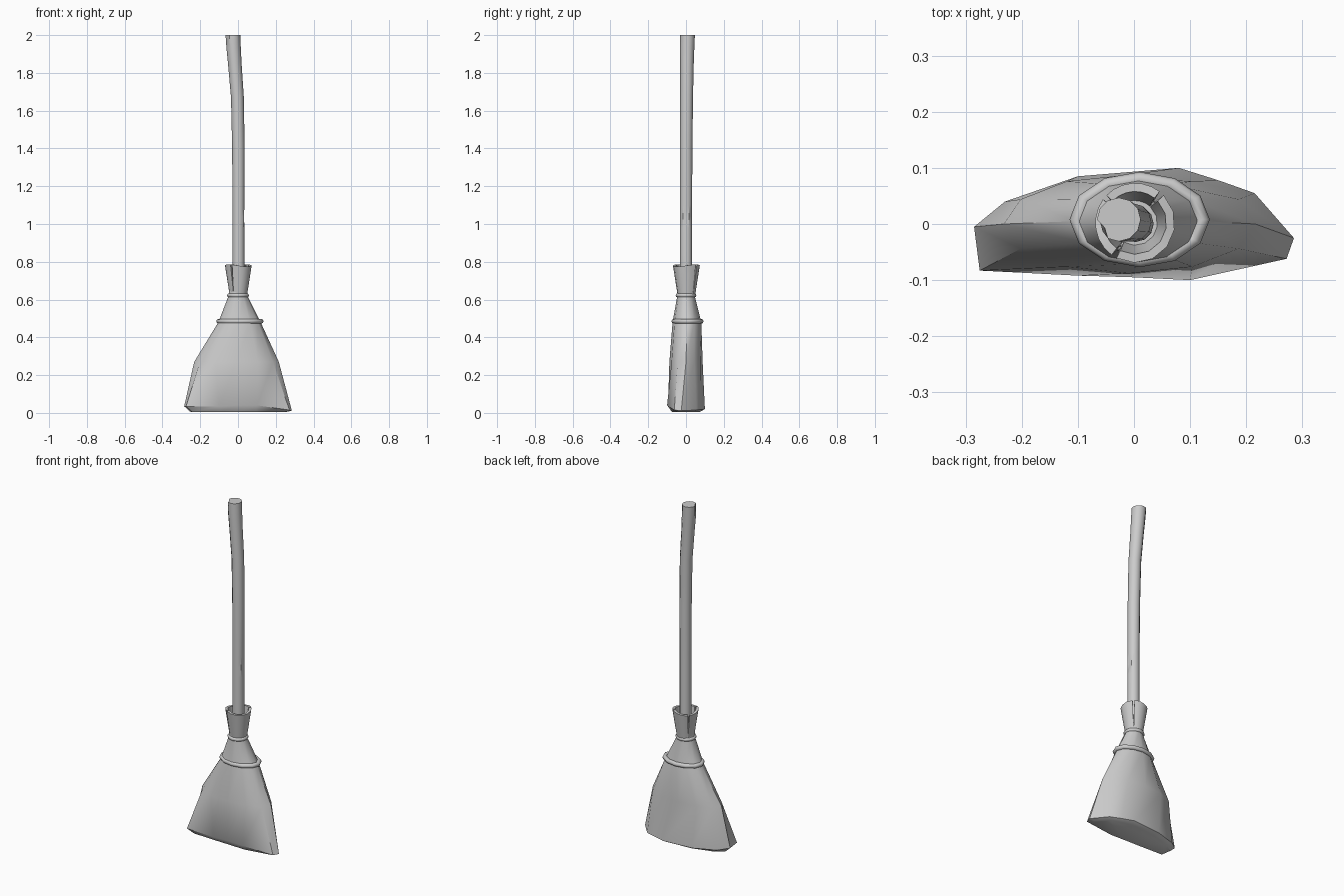
import bpy, bmesh
from math import cos, sin, pi, radians

if "Cube" in bpy.data.objects:
    bpy.data.objects.remove(bpy.data.objects["Cube"])


def loft(name, rings, caps=True, loop=False, angle=40):
    """Skin a list of equal-length closed rings into one mesh object."""
    bm = bmesh.new()
    vs = [[bm.verts.new(p) for p in r] for r in rings]
    n = len(rings[0])
    pairs = list(zip(vs, vs[1:])) + ([(vs[-1], vs[0])] if loop else [])
    for a, b in pairs:
        for i in range(n):
            j = (i + 1) % n
            bm.faces.new((a[i], a[j], b[j], b[i]))
    if caps and not loop:
        bm.faces.new(vs[0])
        bm.faces.new(vs[-1])
    bmesh.ops.recalc_face_normals(bm, faces=bm.faces)
    me = bpy.data.meshes.new(name)
    bm.to_mesh(me)
    bm.free()
    me.shade_smooth()
    me.set_sharp_from_angle(angle=radians(angle))
    ob = bpy.data.objects.new(name, me)
    bpy.context.collection.objects.link(ob)
    return ob


def ellipse(cx, cy, z, rx, ry, n=12):
    return [(cx + rx * cos(2 * pi * i / n), cy + ry * sin(2 * pi * i / n), z)
            for i in range(n)]


# Handle: gently bent stick with a small crack and a nick at the top
handle = []
for z, cx, cy, r in [(0.6, 0.003, 0, 0.032), (0.98, 0.003, 0, 0.032),
                     (1.04, 0.003, 0, 0.032), (1.1, 0.003, 0, 0.032),
                     (1.4, 0.002, 0.001, 0.033), (1.67, -0.003, 0.003, 0.034),
                     (1.85, -0.017, 0.005, 0.036), (1.93, -0.023, 0.006, 0.038),
                     (2.0, -0.027, 0.008, 0.039)]:
    ring = ellipse(cx, cy, z, r, r)
    dent = {1.04: 0, 2.0: 7}.get(z)
    if dent is not None:
        x, y, _ = ring[dent]
        ring[dent] = (cx + (x - cx) * 0.75, cy + (y - cy) * 0.75, z)
    handle.append(ring)
loft("handle", handle)

# Bristle head: uneven flat fan narrowing to the neck
hem = [(0.285, -0.025, 0.012), (0.215, 0.055, 0.015), (0.15, 0.078, 0.018),
       (0.08, 0.1, 0.02), (-0.1, 0.085, 0.02), (-0.23, 0.04, 0.025),
       (-0.285, -0.005, 0.035), (-0.275, -0.083, 0.035), (-0.1, -0.092, 0.035),
       (0, -0.095, 0.04), (0.1, -0.1, 0.04), (0.272, -0.062, 0.015)]
base = [(x * 0.9 + 0.004, y * 0.75, 0.006) for x, y, z in hem]
loft("bristles", [base, hem,
                  ellipse(-0.008, 0.0, 0.27, 0.224, 0.088),
                  ellipse(0.008, 0.005, 0.48, 0.112, 0.076),
                  ellipse(0.0, 0.0, 0.62, 0.05, 0.046),
                  ellipse(0.0, 0.0, 0.67, 0.046, 0.046)])

# Flared collar above the neck, split into three petals
slits = [48, 140, 238, 408]
for k in range(3):
    a0, a1 = slits[k], slits[k + 1]
    sections = []
    steps = 6
    for s in range(steps + 1):
        sec = []
        for r, z, gap in [(0.046, 0.62, 0), (0.071, 0.78, 4),
                          (0.056, 0.78, 4), (0.034, 0.63, 0)]:
            a = radians(a0 + gap + (a1 - a0 - 2 * gap) * s / steps)
            sec.append((r * cos(a) + 0.002, r * sin(a) + 0.002, z + (0.006 * sin(a * 2) if z > 0.7 else 0)))
        sections.append(sec)
    loft(f"collar_petal_{k + 1}", sections)


# Binding cords around the neck and the shoulder
def cord(name, cx, cy, z, rx, ry, t, n=12):
    rings = []
    for i in range(n):
        a = 2 * pi * i / n
        rings.append([(cx + (rx + t * cos(b)) * cos(a), cy + (ry + t * cos(b)) * sin(a),
                       z + t * sin(b)) for b in [2 * pi * j / 8 for j in range(8)]])
    loft(name, rings, loop=True, angle=60)


cord("neck_cord", 0, 0, 0.622, 0.047, 0.044, 0.011)
cord("shoulder_cord", 0.01, 0.008, 0.485, 0.112, 0.072, 0.013)
